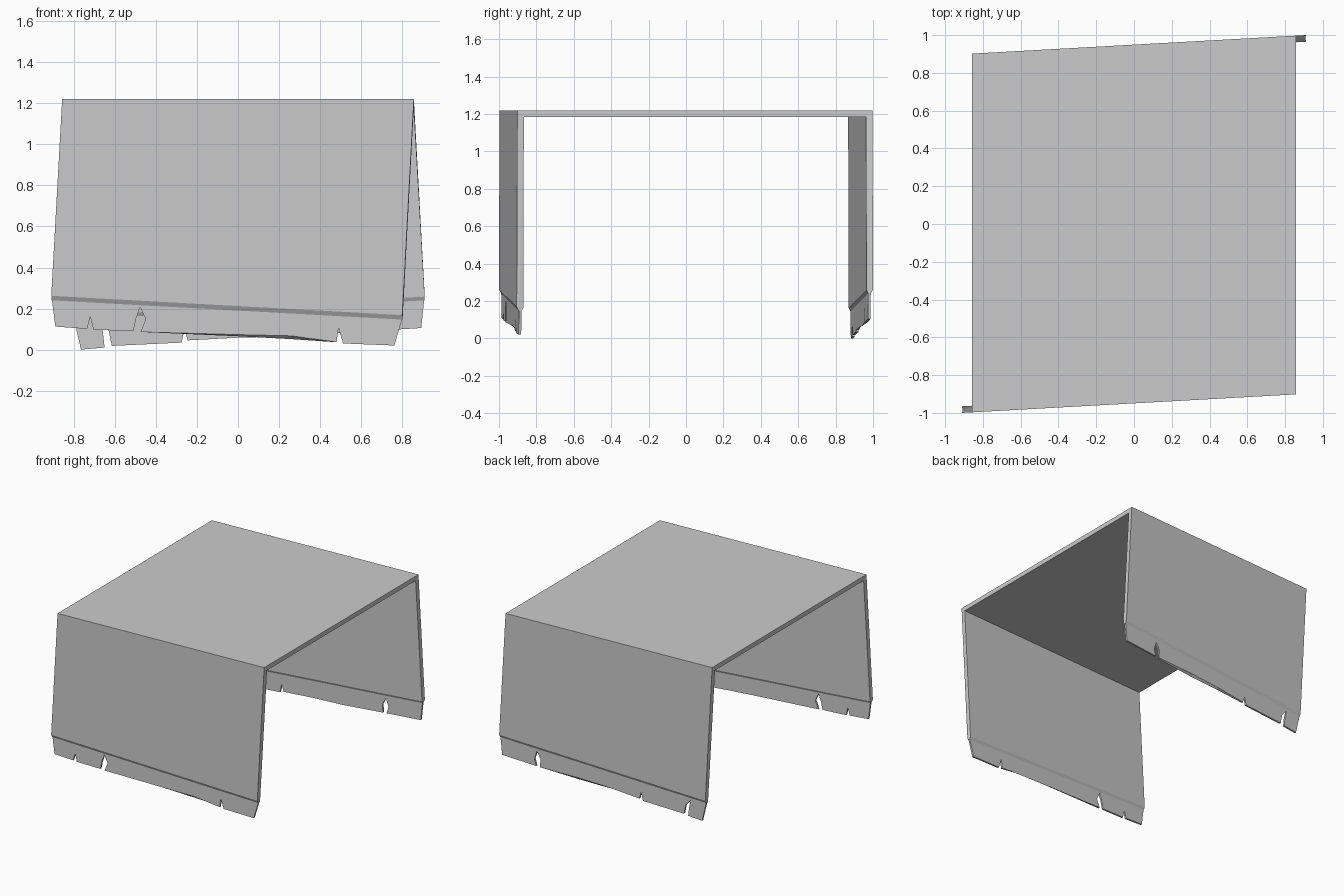
import bpy, bmesh, math
from mathutils import Matrix

if "Cube" in bpy.data.objects:
    bpy.data.objects.remove(bpy.data.objects["Cube"])

SLOPE, MID = 0.0555, -0.9495   # skewed line of the front wall in plan
T = 0.035                      # sheet thickness


def wall(x, z, inset=0.0):
    """Point on the front wall, pushed inward by inset."""
    return (x, MID + SLOPE * x + inset, z)


def turn(p):
    """Half turn about z: front wall to back wall."""
    return (-p[0], -p[1], p[2])


def make_object(name, bm):
    bmesh.ops.recalc_face_normals(bm, faces=bm.faces)
    me = bpy.data.meshes.new(name)
    bm.to_mesh(me)
    bm.free()
    ob = bpy.data.objects.new(name, me)
    bpy.context.collection.objects.link(ob)
    return ob


def loft(name, loop_a, loop_b):
    """Closed solid between two matching outlines."""
    bm = bmesh.new()
    a = [bm.verts.new(p) for p in loop_a]
    b = [bm.verts.new(p) for p in loop_b]
    n = len(a)
    for i in range(n):
        j = (i + 1) % n
        bm.faces.new((a[i], a[j], b[j], b[i]))
    caps = [bm.faces.new(a), bm.faces.new(b[::-1])]
    bm.normal_update()
    bmesh.ops.triangulate(bm, faces=caps, ngon_method='EAR_CLIP')
    return make_object(name, bm)


# Canopy: bent sheet with chamfered lower edges
def leg(xt, xb, zb):
    """Wall end section: outer top down to the rim, then up to inner top."""
    return [wall(xt, 1.22), wall(xb, zb), wall(xb + 0.002, zb - 0.022, 0.012),
            wall(xb + 0.002, zb - 0.022, 0.026), wall(xb, zb - 0.004, T),
            wall(xt, 1.185, T)]


left_front = leg(-0.857, -0.91, 0.262)
right_front = leg(0.857, 0.80, 0.168)
loft("canopy_sheet",
     left_front + [turn(p) for p in right_front][::-1],
     right_front + [turn(p) for p in left_front][::-1])

# Torn hems: (x, z, extra drop of inner edge) along the bottom
front_tear = [(-0.89, 0.112, 0), (-0.735, 0.101, 0), (-0.72, 0.16, 0),
              (-0.705, 0.097, 0), (-0.51, 0.09, 0), (-0.497, 0.15, 0),
              (-0.477, 0.207, 0), (-0.45, 0.148, 0), (-0.475, 0.086, 0),
              (0.0, 0.073, 0.008), (0.26, 0.067, 0.016), (0.48, 0.036, 0),
              (0.49, 0.105, 0), (0.512, 0.03, 0), (0.762, 0.02, 0)]
back_tear = [(-0.893, 0.105, 0), (-0.61, 0.088, 0), (-0.625, 0.14, 0),
             (-0.605, 0.205, 0), (-0.575, 0.15, 0), (-0.58, 0.086, 0),
             (-0.25, 0.082, 0.018), (0.0, 0.068, 0.01), (0.245, 0.045, 0),
             (0.26, 0.10, 0), (0.275, 0.034, 0), (0.615, 0.018, 0),
             (0.63, 0.09, 0), (0.672, 0.14, 0), (0.658, 0.08, 0),
             (0.65, 0.01, 0), (0.765, 0.0, 0)]


def hem(name, tear):
    outline = tear + [(0.80, 0.148, 0), (-0.907, 0.242, 0)]
    return loft(name, [wall(x, z, 0.012) for x, z, d in outline],
                [wall(x, z - d, 0.026) for x, z, d in outline])


hem("front_torn_hem", front_tear)
back = hem("back_torn_hem", back_tear)
back.data.transform(Matrix.Rotation(math.pi, 4, 'Z'))
